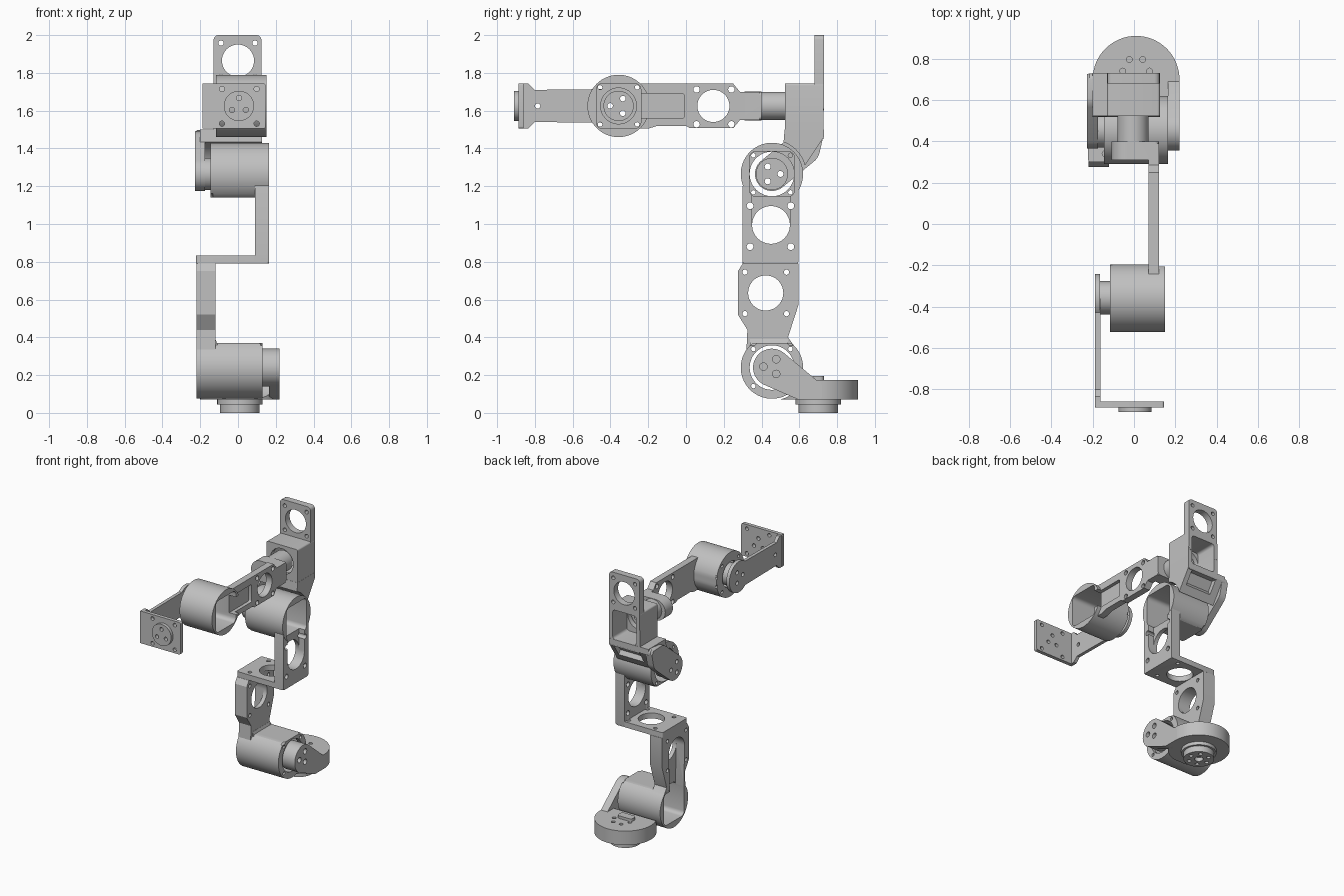
import bpy, bmesh, math
from mathutils import Vector
from mathutils.geometry import convex_hull_2d

old = bpy.data.objects.get("Cube")
if old:
    bpy.data.objects.remove(old, do_unlink=True)

grey = bpy.data.materials.new("light grey")
grey.use_nodes = True
grey.diffuse_color = (0.53, 0.53, 0.53, 1)
grey.node_tree.nodes["Principled BSDF"].inputs["Base Color"].default_value = (0.53, 0.53, 0.53, 1)
parts = []


# ---- 2D profiles: (y, z) for axis x, (x, z) for axis y, (x, y) for axis z
def circle(u, v, r, n=48):
    return [(u + r * math.cos(2 * math.pi * i / n), v + r * math.sin(2 * math.pi * i / n)) for i in range(n)]


def hull(*circles):
    pts = [Vector(p) for c in circles for p in circle(*c)]
    return [tuple(pts[i]) for i in convex_hull_2d(pts)]


def rrect(u0, v0, u1, v1, r=0.02):
    return hull(*[(u, v, r, 16) for u in (u0 + r, u1 - r) for v in (v0 + r, v1 - r)])


def flat_circle(u, v, r, du, dv, d):
    """Circle flattened on the side facing (du, dv) at distance d."""
    out = []
    for a, b in circle(u, v, r, 64):
        over = max(0, (a - u) * du + (b - v) * dv - d)
        out.append((a - du * over, b - dv * over))
    return out


def prism(pts, axis, a, b, chamfer=0, name="cutter"):
    """Extrude a profile from a to b; the cap at b may be chamfered."""
    def place(u, v, w):
        return {"x": (w, u, v), "y": (u, w, v), "z": (u, v, w)}[axis]
    bm = bmesh.new()
    lo = [bm.verts.new(place(u, v, a)) for u, v in pts]
    hi = [bm.verts.new(place(u, v, b)) for u, v in pts]
    bm.faces.new(lo)
    cap = bm.faces.new(hi)
    for i in range(len(pts)):
        j = (i + 1) % len(pts)
        bm.faces.new((lo[i], lo[j], hi[j], hi[i]))
    if chamfer:
        bmesh.ops.bevel(bm, geom=list(cap.edges), offset=chamfer, segments=1, affect="EDGES")
    bmesh.ops.recalc_face_normals(bm, faces=bm.faces[:])
    me = bpy.data.meshes.new(name)
    bm.to_mesh(me)
    bm.free()
    ob = bpy.data.objects.new(name, me)
    bpy.context.collection.objects.link(ob)
    return ob


def build(name, solids, cuts=()):
    """Join solids, subtract cuts, and keep the result as one clean part."""
    base = solids[0]
    base.name = name
    tools = [(s, "UNION") for s in solids[1:]] + [(c, "DIFFERENCE") for c in cuts]
    for tool, op in tools:
        m = base.modifiers.new("bool", "BOOLEAN")
        m.object, m.operation, m.solver = tool, op, "EXACT"
    dg = bpy.context.evaluated_depsgraph_get()
    me = bpy.data.meshes.new_from_object(base.evaluated_get(dg))
    base.modifiers.clear()
    base.data = me
    me.name = name
    for tool, op in tools:
        bpy.data.objects.remove(tool, do_unlink=True)
    me.materials.clear()
    me.materials.append(grey)
    parts.append(base)
    return base


def holes(points, axis, a, b, r=0.014):
    return [prism(circle(u, v, r, 16), axis, a, b) for u, v in points]


def corners(u, v, d):
    return [(u + i * d, v + j * d) for i in (-1, 1) for j in (-1, 1)]


def ring(u, v, r, n, start=0.0):
    return [(u + r * math.cos(start + 2 * math.pi * i / n), v + r * math.sin(start + 2 * math.pi * i / n)) for i in range(n)]


def shell_cuts(u, v, opened, cap, hole_r):
    """Motor pocket from the open face, with a round opening and screws in the cap."""
    s = 1 if cap > opened else -1
    return [prism(rrect(u - 0.118, v - 0.118, u + 0.118, v + 0.118, 0.03), "x", opened - s * 0.02, cap - s * 0.03),
            prism(circle(u, v, hole_r), "x", opened - s * 0.02, cap + s * 0.02)] + \
        holes(corners(u, v, 0.098), "x", cap - s * 0.05, cap + s * 0.02, 0.012)


# ---- base: turntable foot, flange and lever to the first joint
J1 = (0.455, 0.24)
build("base_foot", [prism(circle(0.01, 0.70, 0.105), "z", 0.0, 0.06)],
      holes(ring(0.01, 0.70, 0.07, 6), "z", -0.02, 0.02) + holes([(0.01, 0.70)], "z", -0.02, 0.03, 0.03))
build("base_flange", [prism(circle(0.01, 0.70, 0.21, 64), "z", 0.07, 0.175, 0.045),
                      prism(circle(0.01, 0.70, 0.12), "z", 0.045, 0.08)],
      [prism(circle(*J1, 0.175), "x", -0.3, 0.165)] +
      holes(ring(0.01, 0.74, 0.065, 6), "z", 0.12, 0.3))
build("base_tab", [prism(rrect(-0.06, 0.67, 0.06, 0.73), "z", 0.16, 0.195)])
build("base_lever", [prism(hull((*J1, 0.1), (0.60, 0.09, 0.02, 16), (0.70, 0.14, 0.02, 16), (0.70, 0.09, 0.02, 16)),
                           "x", 0.165, 0.22),
                     prism(circle(*J1, 0.1), "x", 0.11, 0.17)],
      holes(ring(0.455, 0.245, 0.045, 3, math.pi / 3), "x", 0.18, 0.3, 0.02))

# ---- lower link: first shell and the column above it
column = [(0.32, 0.33), (0.325, 0.44), (0.275, 0.52), (0.275, 0.75), (0.30, 0.79),
          (0.595, 0.79), (0.595, 0.57), (0.54, 0.40), (0.59, 0.33)]
build("lower_link",
      [prism(flat_circle(*J1, 0.165, 0, 1, 0.13), "x", -0.22, 0.13, 0.012),
       prism(column, "x", -0.219, -0.12),
       prism([(-0.13, 0.39), (-0.119, 0.39), (-0.085, 0.30), (-0.13, 0.30)], "y", 0.34, 0.54)],
      shell_cuts(*J1, -0.22, 0.13, 0.118) +
      [prism(hull((0.422, 0.635, 0.093), (0.42, 0.30, 0.08)), "x", -0.24, -0.15),
       prism(circle(0.422, 0.635, 0.093), "x", -0.3, -0.05)] +
      holes(corners(0.422, 0.635, 0.11), "x", -0.3, -0.05))

# ---- upper link: cross plate, column and second shell
J2 = (0.455, 1.265)
build("upper_link",
      [prism(flat_circle(*J2, 0.165, 0, -1, 0.125), "x", 0.165, -0.145, 0.012),
       prism(rrect(0.30, 0.79, 0.595, 1.21, 0.012), "x", 0.09, 0.164),
       prism(rrect(-0.222, 0.30, 0.163, 0.594, 0.012), "z", 0.791, 0.832),
       prism([(0.10, 1.12), (0.091, 1.12), (0.08, 1.31), (0.10, 1.31)], "y", 0.33, 0.57)],
      shell_cuts(*J2, 0.165, -0.145, 0.118) +
      [prism(hull((0.45, 0.995, 0.1), (0.45, 1.22, 0.1)), "x", 0.12, 0.2),
       prism(circle(0.45, 0.995, 0.1), "x", 0.02, 0.3),
       prism(circle(-0.03, 0.45, 0.09), "z", 0.7, 0.9)] +
      holes(corners(0.447, 0.988, 0.108), "x", 0.02, 0.3, 0.018) +
      holes(corners(-0.03, 0.45, 0.11), "z", 0.7, 0.9))

# ---- elbow bracket: hollow block, upright plate, wedge and lever
arc = [(J2[0] + 0.18 * math.cos(math.radians(a)), J2[1] + 0.18 * math.sin(math.radians(a))) for a in range(14, 72, 8)]
wedge = arc + [(0.522, 1.50), (0.73, 1.50), (0.73, 1.46)]
build("elbow_bracket",
      [prism(rrect(-0.13, 1.45, 0.125, 1.745, 0.012), "y", 0.523, 0.729),
       prism(rrect(-0.129, 1.60, 0.124, 2.0, 0.025), "y", 0.68, 0.73),
       prism(wedge, "x", -0.20, 0.126)],
      [prism(rrect(-0.10, 1.50, 0.095, 1.72, 0.02), "y", 0.56, 0.80),
       prism(circle(-0.005, 1.625, 0.095), "y", 0.45, 0.80),
       prism(circle(0, 1.865, 0.085), "y", 0.6, 0.8),
       prism([(0.70, 1.30), (0.645, 1.39), (0.685, 1.455), (0.80, 1.44)], "x", -0.12, 0.09)] +
      holes(corners(0, 1.868, 0.09), "y", 0.6, 0.8))
build("elbow_lever",
      [prism(hull((*J2, 0.09), (0.62, 1.40, 0.09), (0.70, 1.47, 0.028, 16)), "x", -0.175, -0.227, 0.012),
       prism(circle(*J2, 0.085), "x", -0.18, -0.12)],
      holes(ring(*J2, 0.045, 3), "x", -0.3, 0, 0.016))

# ---- forearm: output hub, slotted beam and third shell
J3 = (-0.357, 1.625)
build("forearm",
      [prism(flat_circle(*J3, 0.165, 1, 0, 0.162), "x", 0.15, -0.117, 0.012),
       prism([(-0.30, 1.505), (-0.20, 1.505), (-0.15, 1.52), (0, 1.52), (0.02, 1.507), (0.25, 1.507), (0.285, 1.55),
              (0.39, 1.55), (0.39, 1.70), (0.285, 1.70), (0.25, 1.743), (-0.30, 1.743)], "x", 0.07, 0.12),
       prism(hull((-0.032, 1.625, 0.077), (0.08, 1.625, 0.04), (0.10, 1.68, 0.02), (0.10, 1.57, 0.02)), "y", 0.31, 0.40),
       prism(circle(-0.005, 1.625, 0.075), "y", 0.39, 0.545)],
      shell_cuts(*J3, 0.15, -0.117, 0.095) +
      [prism(rrect(-0.32, 1.56, -0.01, 1.69, 0.01), "x", 0.095, 0.2),
       prism(circle(0.145, 1.625, 0.085), "x", 0, 0.2)] +
      holes(corners(0.148, 1.62, 0.092), "x", 0, 0.2, 0.017) +
      holes(ring(-0.005, 1.625, 0.04, 3, math.pi / 2), "y", 0.52, 0.6))

# ---- wrist bracket: lever, face plate and output disc
lever = [(-0.885, 1.506), (-0.835, 1.506), (-0.80, 1.54), (-0.36, 1.535), (-0.36, 1.715), (-0.80, 1.71),
         (-0.835, 1.744), (-0.885, 1.744)]
build("wrist_bracket",
      [prism(rrect(-0.189, 1.505, 0.146, 1.745, 0.012), "y", -0.887, -0.86),
       prism(lever, "x", -0.188, -0.163),
       prism(circle(*J3, 0.115), "x", -0.1885, -0.1635),
       prism(circle(*J3, 0.08), "x", -0.17, -0.09),
       prism(circle(0.005, 1.625, 0.08), "y", -0.87, -0.91)],
      holes(corners(0.007, 1.623, 0.092), "y", -1, -0.8) +
      holes(ring(0.005, 1.625, 0.042, 3, math.pi / 2), "y", -1, -0.8) +
      holes(ring(*J3, 0.045, 3, math.pi / 3), "x", -0.3, 0, 0.015) +
      holes([(-0.785, 1.625)], "x", -0.3, 0))

# ---- smooth round surfaces, keep edges crisp
bpy.ops.object.select_all(action="DESELECT")
for ob in parts:
    ob.select_set(True)
bpy.context.view_layer.objects.active = parts[0]
bpy.ops.object.shade_smooth_by_angle(angle=math.radians(30))
